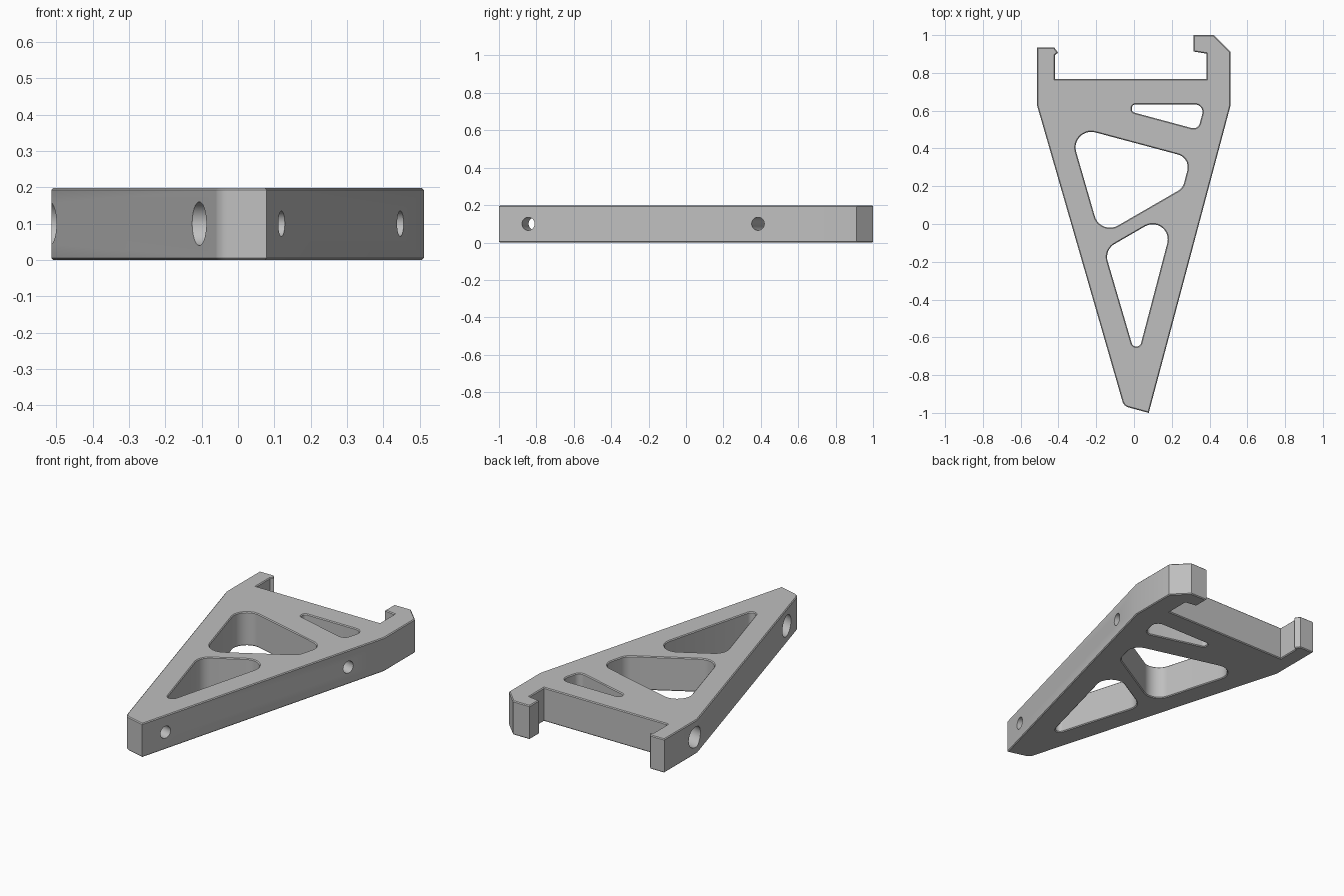
import bpy, bmesh, math
from mathutils import Vector

if "Cube" in bpy.data.objects:
    bpy.data.objects.remove(bpy.data.objects["Cube"])

HEIGHT, CHAMFER = 0.198, 0.005


def rounded(corners, steps=10):
    """Polygon from (x, y, radius) corners, with an arc where radius > 0."""
    pts = []
    for i, (x, y, r) in enumerate(corners):
        p = Vector((x, y))
        if r == 0:
            pts.append(p)
            continue
        a = (Vector(corners[i - 1][:2]) - p).normalized()
        b = (Vector(corners[(i + 1) % len(corners)][:2]) - p).normalized()
        half = a.angle(b) / 2
        centre = p + (a + b).normalized() * (r / math.sin(half))
        start = p + a * (r / math.tan(half)) - centre
        end = p + b * (r / math.tan(half)) - centre
        sweep = start.angle(end)
        for k in range(steps + 1):
            t = k / steps
            arc = (start * math.sin((1 - t) * sweep) + end * math.sin(t * sweep)) / math.sin(sweep)
            pts.append(centre + arc)
    return pts


# Outer outline: left prong, notch, hooked right prong, tapered tip
outline = [(-0.513, 0.627, 0), (-0.513, 0.934, 0), (-0.422, 0.934, 0), (-0.402, 0.907, 0),
           (-0.418, 0.895, 0), (-0.418, 0.767, 0), (0.384, 0.767, 0), (0.384, 0.902, 0),
           (0.315, 0.913, 0), (0.315, 1, 0), (0.423, 1, 0), (0.511, 0.912, 0),
           (0.511, 0.627, 0), (0.078, -1, 0), (-0.054, -0.964, 0.045)]

# Lightening pockets
small_pocket = [(-0.011, 0.633, 0.018), (-0.011, 0.593, 0.018), (0.339, 0.499, 0.035), (0.375, 0.633, 0.04)]
middle_pocket = [(-0.347, 0.523, 0.083), (-0.178, -0.062, 0.084), (0.258, 0.19, 0.07), (0.3, 0.35, 0.07)]
lower_pocket = [(-0.157, -0.137, 0.08), (0.014, -0.72, 0.026), (0.225, 0.084, 0.08)]

# Flat fill, extruded to a slab
bm = bmesh.new()
edges = []
for loop in (outline, small_pocket, middle_pocket, lower_pocket):
    vs = [bm.verts.new((p.x, p.y, CHAMFER)) for p in rounded(loop)]
    edges += [bm.edges.new((vs[i - 1], vs[i])) for i in range(len(vs))]
bmesh.ops.triangle_fill(bm, edges=edges, use_beauty=True, normal=(0, 0, 1))
top = bmesh.ops.extrude_face_region(bm, geom=bm.faces[:], use_keep_orig=True)["geom"]
bmesh.ops.translate(bm, verts=[g for g in top if isinstance(g, bmesh.types.BMVert)],
                    vec=(0, 0, HEIGHT - 2 * CHAMFER))
bmesh.ops.recalc_face_normals(bm, faces=bm.faces[:])

# Small chamfer around the top and bottom rims
for sign in (1, -1):
    bm.normal_update()
    caps = [f for f in bm.faces if f.normal.z * sign > 0.99]
    bmesh.ops.inset_region(bm, faces=caps, thickness=CHAMFER, depth=CHAMFER,
                           use_boundary=True, use_even_offset=True)
mesh = bpy.data.meshes.new("bracket_frame")
bm.to_mesh(mesh)
bm.free()
frame = bpy.data.objects.new("bracket_frame", mesh)
bpy.context.collection.objects.link(frame)

# Screw bores, square to the right-hand edge, with counterbores on the other side
AXIS = Vector((-0.965, 0.262, 0)).normalized()


def drill(start, begin, end, radius):
    bpy.ops.mesh.primitive_cylinder_add(vertices=40, radius=radius, depth=end - begin,
                                        location=start + AXIS * (begin + end) / 2,
                                        rotation=AXIS.to_track_quat('Z', 'Y').to_euler())
    cutter = bpy.context.object
    cutter.name = "bore_cutter"
    cutter.hide_render = True
    mod = frame.modifiers.new("bore", 'BOOLEAN')
    mod.operation, mod.solver, mod.object = 'DIFFERENCE', 'EXACT', cutter
    bpy.context.view_layer.objects.active = frame
    bpy.ops.object.modifier_apply(modifier=mod.name)
    bpy.data.objects.remove(cutter)


for x, y, length in ((0.119, -0.843, 0.235), (0.446, 0.385, 0.99)):
    start = Vector((x, y, HEIGHT / 2 + 0.001))
    drill(start, -0.1, length + 0.05, 0.035)
    drill(start, length - 0.1, length + 0.1, 0.06)

# Single grey finish
grey = bpy.data.materials.new("light_grey")
grey.use_nodes = True
colour = (0.52, 0.52, 0.52, 1)
grey.diffuse_color = colour
grey.node_tree.nodes["Principled BSDF"].inputs["Base Color"].default_value = colour
frame.data.materials.clear()
frame.data.materials.append(grey)
for poly in frame.data.polygons:
    poly.material_index = 0

bpy.ops.object.select_all(action='DESELECT')
frame.select_set(True)
bpy.context.view_layer.objects.active = frame
bpy.ops.object.shade_smooth_by_angle(angle=math.radians(30))
